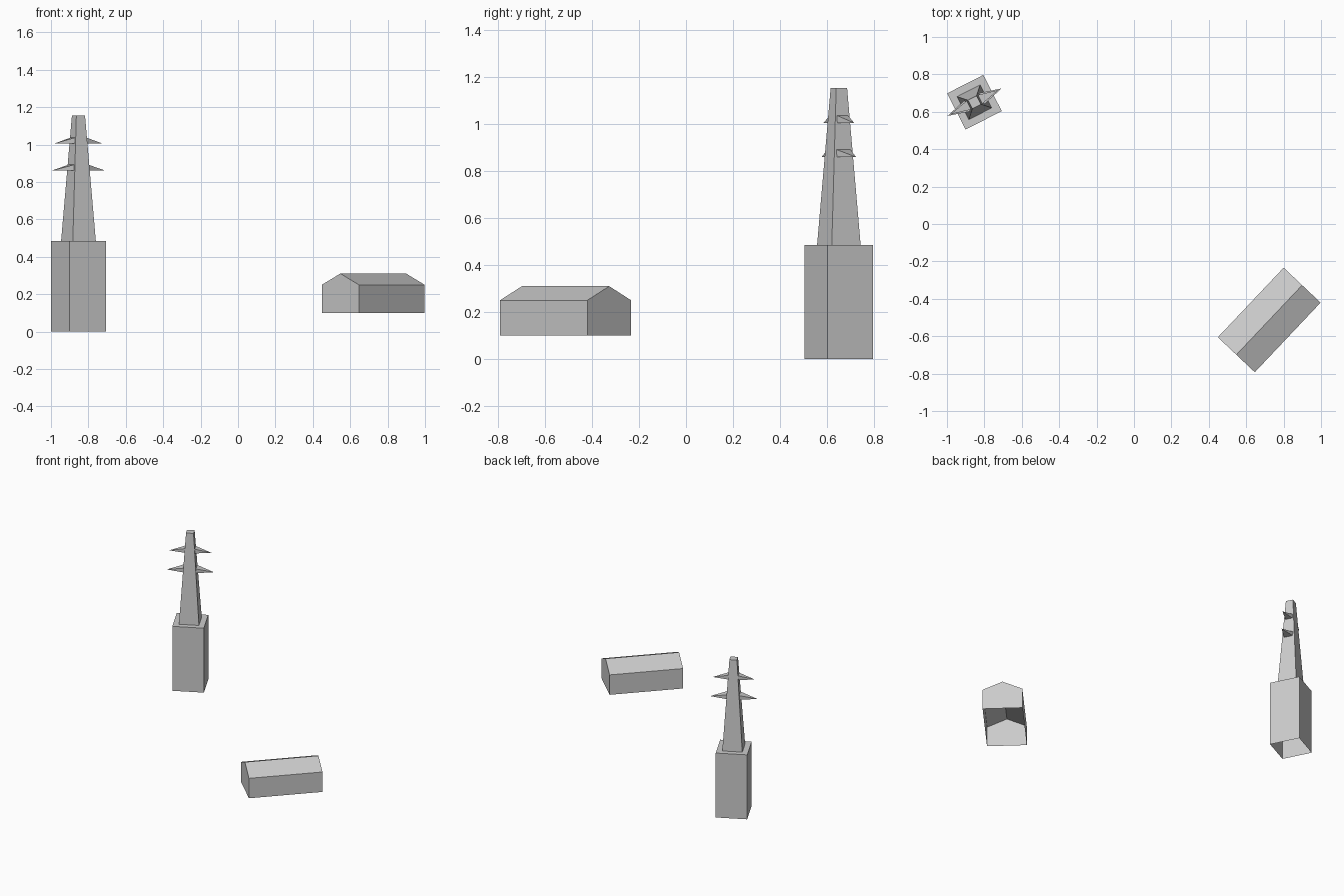
import bpy, bmesh
from math import radians
from mathutils import Matrix

if "Cube" in bpy.data.objects:
    bpy.data.objects.remove(bpy.data.objects["Cube"])

grey = bpy.data.materials.new("plain_grey")
grey.diffuse_color = (0.6, 0.6, 0.6, 1)
grey.use_nodes = True
grey.node_tree.nodes["Principled BSDF"].inputs["Base Color"].default_value = grey.diffuse_color


def make(name, verts, faces, loc, angle):
    """Mesh object in local coordinates, turned about z and placed."""
    bm = bmesh.new()
    vs = [bm.verts.new(v) for v in verts]
    for f in faces:
        bm.faces.new([vs[i] for i in f])
    bmesh.ops.recalc_face_normals(bm, faces=bm.faces)
    bm.transform(Matrix.Translation(loc) @ Matrix.Rotation(radians(angle), 4, 'Z'))
    me = bpy.data.meshes.new(name)
    bm.to_mesh(me)
    bm.free()
    me.materials.append(grey)
    ob = bpy.data.objects.new(name, me)
    bpy.context.collection.objects.link(ob)
    return ob


def tapered_box(name, h0, h1, z0, z1, loc, angle):
    """Square shaft, open underneath."""
    verts = [(sx * h, sy * h, z) for h, z in ((h0, z0), (h1, z1))
             for sx, sy in ((-1, -1), (1, -1), (1, 1), (-1, 1))]
    sides = [(i, (i + 1) % 4, (i + 1) % 4 + 4, i + 4) for i in range(4)]
    return make(name, verts, sides + [(4, 5, 6, 7)], loc, angle)


# Pylon: plinth, tapering mast, two pairs of pointed arms
P, PA = (-0.853, 0.651, 0), 27
tapered_box("pylon_plinth", 0.1085, 0.1085, 0, 0.485, P, PA)
tapered_box("pylon_mast", 0.069, 0.026, 0.485, 1.155, P, PA)
for level, z, root, w, tip in (("lower", 0.86, 0.043, 0.033, 0.162),
                               ("upper", 1.005, 0.034, 0.026, 0.145)):
    for side, s in (("left", -1), ("right", 1)):
        verts = [(s * root, -w, z), (s * root, w, z), (s * root, w, z + 0.032),
                 (s * root, -w, z + 0.032), (s * tip, 0, z)]
        faces = [(0, 1, 4), (1, 2, 4), (2, 3, 4), (3, 0, 4)]
        make(f"{level}_{side}_arm", verts, faces, P, PA)

# Shed: gabled profile swept along its length, open underneath
L, W = 0.256, 0.136
profile = [(-W, 0.10), (-W, 0.25), (0, 0.31), (W, 0.25), (W, 0.10)]
verts = [(x, y, z) for x in (-L, L) for y, z in profile]
faces = [(i, i + 1, i + 6, i + 5) for i in range(4)]
faces += [tuple(range(5)), tuple(range(5, 10))]
make("gabled_shed", verts, faces, (0.723, -0.513, 0), 46.6)
